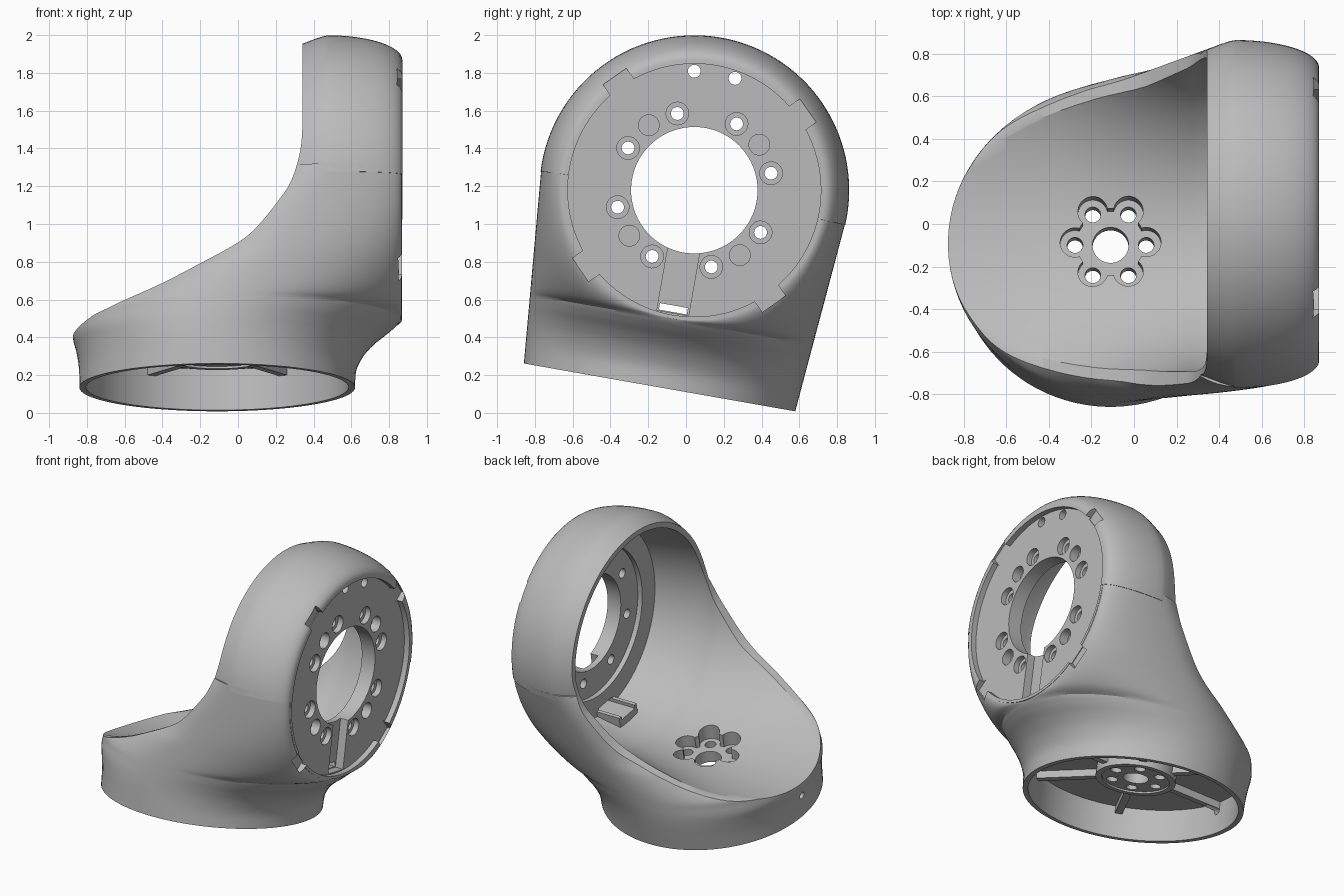
import bpy, bmesh, math
from mathutils import Matrix, Vector

cube = bpy.data.objects.get("Cube")
if cube:
    bpy.data.objects.remove(cube)

SEG = 96          # sides of the large round forms
HEAD_Z = 1.06     # height of the head axis above the base
FACE_R = .69      # radius of the flange face
TILT = math.radians(-10)


def new_object(name, bm):
    bmesh.ops.recalc_face_normals(bm, faces=bm.faces)
    mesh = bpy.data.meshes.new(name)
    bm.to_mesh(mesh)
    bm.free()
    obj = bpy.data.objects.new(name, mesh)
    bpy.context.collection.objects.link(obj)
    return obj


def loft(name, rings):
    """Closed skin through rings that share a point count."""
    bm = bmesh.new()
    loops = [[bm.verts.new(p) for p in ring] for ring in rings]
    n = len(loops[0])
    for a, b in zip(loops, loops[1:]):
        for i in range(n):
            j = (i + 1) % n
            bm.faces.new((a[i], a[j], b[j], b[i]))
    bm.faces.new(loops[0])
    bm.faces.new(loops[-1])
    return new_object(name, bm)


def circle(n):
    """Unit circle with no point on the x axis."""
    turns = [2 * math.pi * (i + .5) / n for i in range(n)]
    return [(math.cos(t), math.sin(t)) for t in turns]


def x_ring(x, w, h, y=0, z=HEAD_Z, n=SEG):
    return [(x, y + w * c, z + h * s) for c, s in circle(n)]


def z_ring(z, r, x=0, y=0, n=SEG):
    return [(x + r * c, y + r * s, z) for c, s in circle(n)]


def x_rod(x0, x1, r, dist=0, angle=0, n=28):
    """Rod along x, placed by polar position around the head axis."""
    a = math.radians(angle)
    y, z = dist * math.cos(a), HEAD_Z + dist * math.sin(a)
    return loft("rod", [x_ring(x, r, r, y, z, n) for x in (x0, x1)])


def z_rod(z0, z1, r, dist=0, angle=0, n=32):
    a = math.radians(angle)
    return loft("rod", [z_ring(z, r, dist * math.cos(a), dist * math.sin(a), n) for z in (z0, z1)])


def box(low, high, matrix=Matrix()):
    low, high = Vector(low), Vector(high)
    bm = bmesh.new()
    bmesh.ops.create_cube(bm, size=1)
    for v in bm.verts:
        v.co = matrix @ ((low + high) / 2 + v.co * (high - low))
    return new_object("box", bm)


def smooth(rows, steps=5):
    """Catmull-Rom pass over rows of numbers."""
    out = []
    for i in range(len(rows) - 1):
        quad = rows[max(i - 1, 0)], rows[i], rows[i + 1], rows[min(i + 2, len(rows) - 1)]
        for k in range(steps):
            t = k / steps
            out.append([b + t / 2 * (c - a + t * (2*a - 5*b + 4*c - d + t * (3*(b - c) + d - a)))
                        for a, b, c, d in zip(*quad)])
    return out + [list(rows[-1])]


def combine(target, tool, operation="DIFFERENCE"):
    """Apply a boolean, trying the second solver if the first changes nothing."""
    mod = target.modifiers.new("join", "BOOLEAN")
    mod.operation, mod.object = operation, tool
    for solver in ("MANIFOLD", "EXACT"):
        mod.solver = solver
        graph = bpy.context.evaluated_depsgraph_get()
        mesh = bpy.data.meshes.new_from_object(target.evaluated_get(graph))
        if len(mesh.vertices) not in (0, len(target.data.vertices)):
            break
    target.modifiers.clear()
    target.data = mesh
    bpy.data.objects.remove(tool)


# Body: stacked sections (height, left, right, widest x), flat where they meet the flange
sections = [(0, -.73, .73, 0), (.1, -.732, .738, 0), (.19, -.745, .785, .01),
            (.26, -.763, .85, .04), (.32, -.76, .925, .08), (.375, -.745, .975, .12),
            (.45, -.64, .977, .17), (.54, -.5, .977, .24), (.65, -.3, .977, .34),
            (.85, -.13, .977, .47), (1.06, .1, .977, .59)]
rings = []
for z, left, right, mid in smooth(sections):
    right = min(right, .977)
    half = .73 + .085 * z
    flat = math.sqrt(max(0, FACE_R ** 2 - (HEAD_Z - z) ** 2))
    ring = []
    for c, s in circle(SEG):
        if c < 0:
            ring.append((mid + (mid - left) * c, half * s, z))
        else:
            y = flat + (half - flat) * abs(s)
            ring.append((mid + (right - mid) * c, math.copysign(y, s), z))
    rings.append(ring)
shell = loft("arm_joint_shell", rings)

# Head: upper half of a rounded drum, plus the round flange front
drum = [(.4, .757), (.45, .775), (.52, .802), (.565, .816)]
for i in range(13):
    t = math.radians(7.5 * i)
    drum.append((.59 + .39 * math.sin(t), FACE_R + .13 * math.cos(t)))
sweep = [math.radians(-3 + 186 * i / 60) for i in range(61)]
combine(shell, loft("head", [[(x, r * math.cos(t), HEAD_Z + r * math.sin(t)) for t in sweep]
                             for x, r in drum]), "UNION")
combine(shell, x_rod(.9, .979, FACE_R, n=SEG), "UNION")

# Swept opening on the side away from the flange
edge = smooth([(-1.1, .24), (-.69, .316), (-.49, .375), (-.29, .45), (-.1, .54), (.11, .65),
               (.21, .73), (.31, .85), (.39, .97), (.44, 1.14), (.452, 1.3)])
outline = edge + [[.452, 2.2], [-1.1, 2.2]]
combine(shell, loft("opening", [[(x, y, z) for x, z in outline] for y in (-1.3, 1.3)]))

# Trough running into the head bore
trough = [(-1.1, 1.1, .79), (-.49, 1.03, .78), (-.1, .88, .75), (.11, .8, .745),
          (.31, .742, .742), (.45, .737, .738), (.62, .71, .71), (.8, .675, .675)]
combine(shell, loft("trough", [x_ring(*row) for row in smooth(trough)]))

# Hollow under the base
combine(shell, z_rod(-.1, .22, .695, n=SEG))

# Hub and ribs under the floor
combine(shell, z_rod(.14, .26, .265, n=48), "UNION")
for k in range(6):
    spin = Matrix.Rotation(math.radians(60 * k), 4, "Z")
    combine(shell, box((.22, -.025, .17), (.71, .025, .245), spin), "UNION")
combine(shell, z_rod(.05, .152, .225, n=48))

# Screw holes through the hub, then the flower-shaped pocket above them
combine(shell, z_rod(.05, .6, .085))
for k in range(6):
    combine(shell, z_rod(.05, .6, .037, .167, 60 * k, 20))
combine(shell, z_rod(.235, .62, .16))
for k in range(6):
    combine(shell, z_rod(.235, .62, .07, .167, 60 * k))

# Side hole in the base wall
combine(shell, loft("side_hole", [x_ring(x, .025, .025, 0, .16, 20) for x in (-.9, -.6)]))

# Cable guide inside the head
combine(shell, box((.62, -.1, HEAD_Z - .74), (.83, .1, HEAD_Z - .63)), "UNION")

# Flange: recessed face, bore and inner step
combine(shell, x_rod(.94, 1.2, .67, n=SEG))
combine(shell, x_rod(.6, 1.2, .335, n=64))
combine(shell, x_rod(.75, .835, .53, n=64))

# Lip notches on the diagonals
for k in range(4):
    turn = Matrix.Translation((0, 0, HEAD_Z)) @ Matrix.Rotation(math.radians(45 + 90 * k), 4, "X")
    combine(shell, box((.935, -.075, .65), (1.2, .075, .735), turn))

# Cable slot and its slit
combine(shell, box((.88, -.085, HEAD_Z - .66), (1.2, .085, HEAD_Z - .25)))
combine(shell, box((.5, -.075, HEAD_Z - .655), (1.2, .075, HEAD_Z - .62)))

# Flange screws, blind dowel holes and two pin holes
for k in range(8):
    angle = 22.5 + 45 * k
    combine(shell, x_rod(.9, 1.1, .06, .416, angle))
    combine(shell, x_rod(.7, 1.1, .034, .416, angle, 20))
for k in range(4):
    combine(shell, x_rod(.875, 1.1, .055, .42, 45 + 90 * k))
for angle in (80, 100):
    combine(shell, x_rod(.7, 1.1, .034, .63, angle, 20))

# Tilt into place, colour and shade
shell.data.transform(Matrix.Translation((-.11, -.14, .135)) @ Matrix.Rotation(TILT, 4, "X"))
grey = bpy.data.materials.new("plain_grey")
grey.use_nodes = True
colour = (.5, .5, .5, 1)
grey.diffuse_color = colour
grey.node_tree.nodes["Principled BSDF"].inputs["Base Color"].default_value = colour
shell.data.materials.clear()
shell.data.materials.append(grey)
for face in shell.data.polygons:
    face.material_index = 0
bpy.ops.object.select_all(action="DESELECT")
shell.select_set(True)
bpy.context.view_layer.objects.active = shell
bpy.ops.object.shade_smooth_by_angle(angle=math.radians(30))
